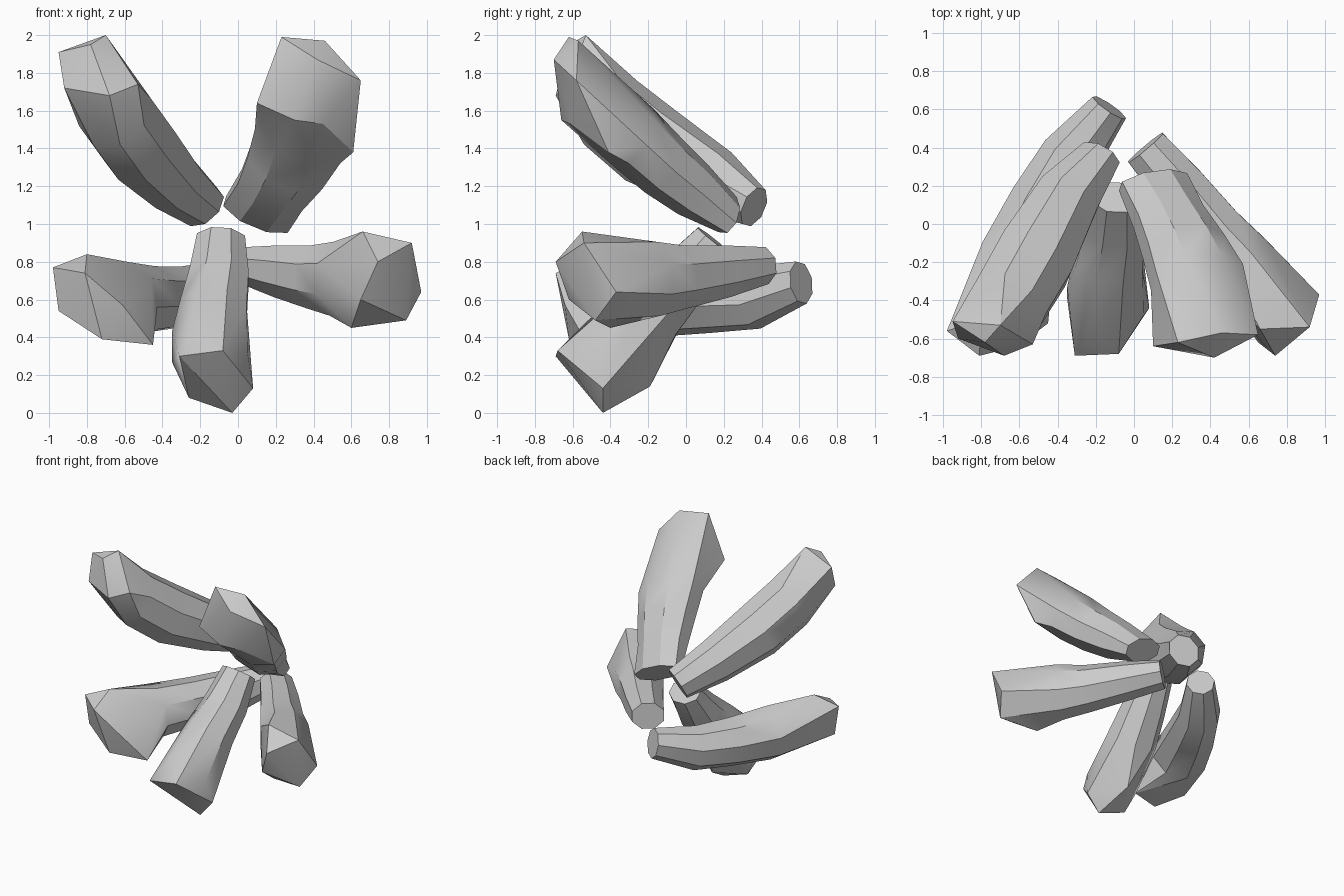
import bpy, bmesh, math
from mathutils import Vector

SIDES = 8

cube = bpy.data.objects.get("Cube")
if cube:
    bpy.data.objects.remove(cube, do_unlink=True)

# Single stone colour
stone = bpy.data.materials.new("stone_grey")
stone.use_nodes = True
colour = (0.6, 0.6, 0.6, 1)
stone.diffuse_color = colour
stone.node_tree.nodes["Principled BSDF"].inputs["Base Color"].default_value = colour


def section(bm, centre, direction, reference, across, deep):
    """Add one flat-sided ring of vertices square to the given direction."""
    side = (reference - direction * reference.dot(direction)).normalized()
    normal = direction.cross(side)
    ring = []
    for i in range(SIDES):
        angle = math.tau * (i + 0.5) / SIDES
        offset = side * across * math.cos(angle) + normal * deep * math.sin(angle)
        ring.append(bm.verts.new(centre + offset * 1.06))
    return ring


def bridge(bm, first, second):
    """Join two neighbouring rings with faces."""
    for i in range(SIDES):
        j = (i + 1) % SIDES
        bm.faces.new((first[i], first[j], second[j], second[i]))


def faceted_tip(bm, ring, corners):
    """Wrap the last ring and the corner points in a chiselled, open-backed end."""
    points = [bm.verts.new(corner) for corner in corners]
    bmesh.ops.convex_hull(bm, input=ring + points)
    inner = [f for f in bm.faces if all(v in ring for v in f.verts)]
    bmesh.ops.delete(bm, geom=inner, context='FACES')
    loose = [v for v in points if not v.link_faces]
    bmesh.ops.delete(bm, geom=loose, context='VERTS')


def lobe(name, reference, stations, corners):
    """Loft stations of x, y, z, half width, half depth and close with a tip."""
    bm = bmesh.new()
    centres = [Vector(s[:3]) for s in stations]
    overall = (centres[-1] - centres[0]).normalized()
    rings = []
    for i, station in enumerate(stations):
        step = centres[min(i + 1, len(centres) - 1)] - centres[max(i - 1, 0)]
        direction = (step.normalized() + overall).normalized()
        rings.append(section(bm, centres[i], direction, Vector(reference), *station[3:]))
    faceted_tip(bm, rings[-1], corners)
    for first, second in zip(rings, rings[1:]):
        bridge(bm, first, second)
    bm.faces.new(rings[0])
    bmesh.ops.recalc_face_normals(bm, faces=bm.faces[:])

    mesh = bpy.data.meshes.new(name)
    bm.to_mesh(mesh)
    bm.free()
    mesh.materials.append(stone)
    obj = bpy.data.objects.new(name, mesh)
    bpy.context.collection.objects.link(obj)

    # Soft shading across shallow facets, crisp edges at the tips
    bpy.ops.object.select_all(action='DESELECT')
    obj.select_set(True)
    bpy.context.view_layer.objects.active = obj
    bpy.ops.object.shade_smooth_by_angle(angle=math.radians(30))


# Upper pair, reaching up and forward
lobe("upper_right_lobe", (.8, 0, .6), [
    (-.18, .36, 1.09, .12, .1),
    (-.35, .13, 1.23, .16, .18),
    (-.52, -.18, 1.41, .2, .22),
    (-.65, -.4, 1.59, .2, .21)],
    [(-.95, -.51, 1.91), (-.78, -.62, 1.95), (-.7, -.53, 2),
     (-.53, -.63, 1.74), (-.68, -.69, 1.68), (-.92, -.6, 1.72)])

lobe("upper_left_lobe", (.95, 0, -.28), [
    (.1, .22, 1.05, .19, .09),
    (.18, .04, 1.18, .19, .14),
    (.26, -.12, 1.31, .22, .16),
    (.33, -.28, 1.46, .25, .17)],
    [(.1, -.64, 1.64), (.23, -.62, 1.99), (.46, -.57, 1.97), (.65, -.58, 1.76),
     (.42, -.7, 1.87), (.3, -.66, 1.55), (.45, -.61, 1.53), (.61, -.41, 1.38)])

# Side pair, nearly level
lobe("left_lobe", (0, 0, 1), [
    (.06, .4, .78, .1, .12),
    (.24, .19, .75, .14, .14),
    (.42, -.04, .72, .17, .16),
    (.55, -.19, .71, .2, .18)],
    [(.74, -.69, .8), (.92, -.54, .9), (.97, -.37, .64), (.89, -.48, .49),
     (.6, -.4, .45), (.66, -.55, .96), (.65, -.62, .6)])

lobe("right_lobe", (-.2, 0, .95), [
    (-.13, .61, .69, .11, .1),
    (-.33, .36, .61, .16, .15),
    (-.47, .1, .6, .17, .18),
    (-.61, -.19, .6, .19, .2)],
    [(-.98, -.56, .77), (-.81, -.69, .74), (-.8, -.5, .84), (-.95, -.55, .54),
     (-.72, -.62, .39), (-.45, -.52, .36), (-.61, -.64, .57)])

# Bottom lobe, reaching down and forward
lobe("bottom_lobe", (1, 0, 0), [
    (-.09, .14, .92, .13, .1),
    (-.1, -.01, .72, .16, .15),
    (-.13, -.18, .54, .18, .18)],
    [(-.31, -.69, .3), (-.08, -.68, .33), (.08, -.44, .13), (-.03, -.44, 0),
     (-.26, -.42, .08), (-.35, -.39, .27), (-.1, -.19, .14), (.05, -.48, .32),
     (-.2, -.53, .48), (-.35, -.33, .43)])
